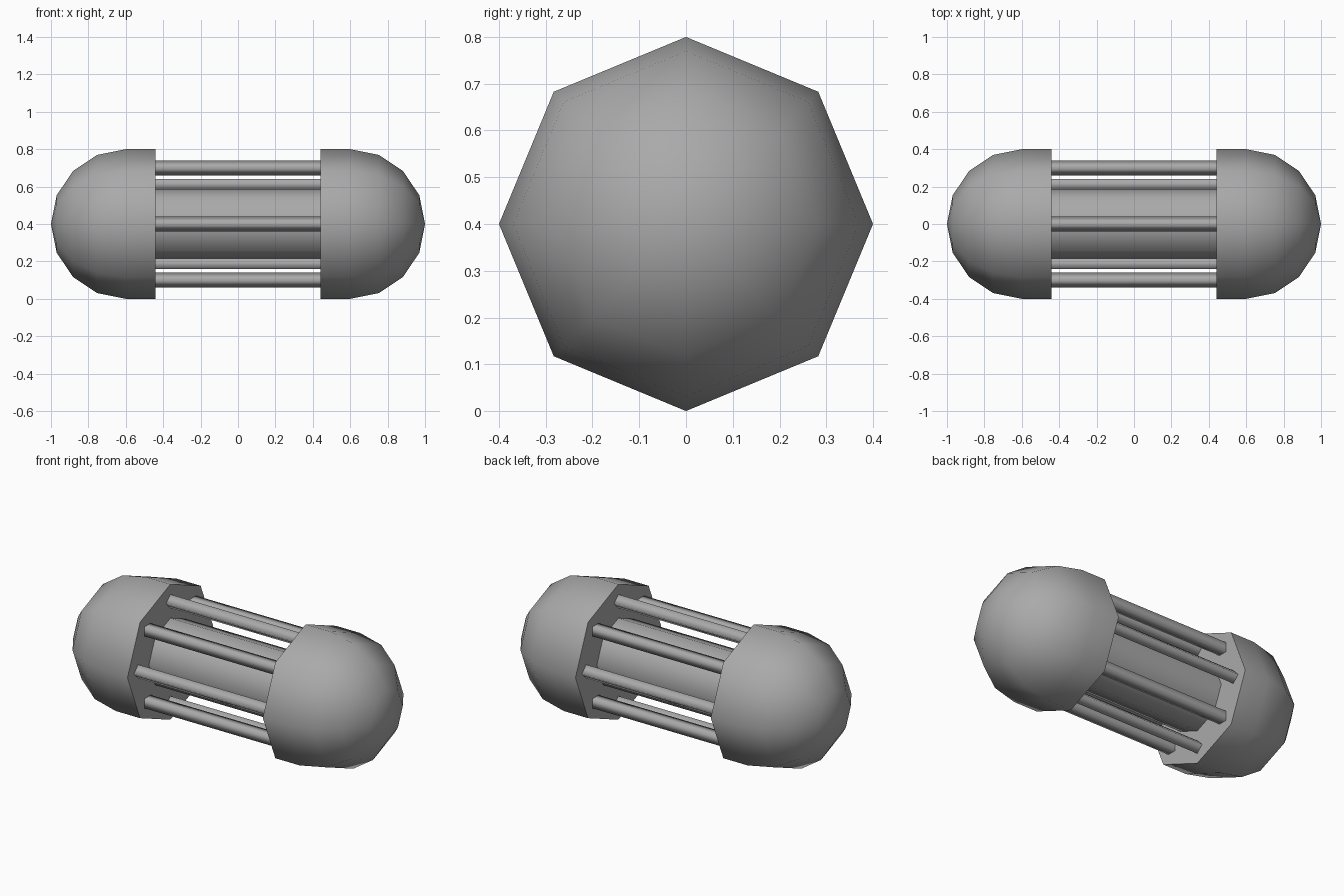
import bpy, bmesh
from math import sin, cos, pi, radians

if "Cube" in bpy.data.objects:
    bpy.data.objects.remove(bpy.data.objects["Cube"])

CZ = 0.4      # height of the long axis
FACE = 0.442  # inner face of each end cap

# Dark grey shared by all parts
grey = bpy.data.materials.new("dark_grey")
grey.diffuse_color = (0.4, 0.4, 0.4, 1)
grey.use_nodes = True
grey.node_tree.nodes["Principled BSDF"].inputs["Base Color"].default_value = grey.diffuse_color


def ring(bm, x, r, n, cy=0.0, cz=CZ, turn=0.0):
    return [bm.verts.new((x, cy + r * cos(turn + 2 * pi * i / n),
                          cz + r * sin(turn + 2 * pi * i / n))) for i in range(n)]


def bridge(bm, a, b):
    n = len(a)
    for i in range(n):
        bm.faces.new((a[i], a[(i + 1) % n], b[(i + 1) % n], b[i]))


def finish(bm, name, angle):
    bmesh.ops.recalc_face_normals(bm, faces=bm.faces)
    mesh = bpy.data.meshes.new(name)
    bm.to_mesh(mesh)
    bm.free()
    mesh.materials.append(grey)
    obj = bpy.data.objects.new(name, mesh)
    bpy.context.collection.objects.link(obj)
    bpy.ops.object.select_all(action='DESELECT')
    obj.select_set(True)
    bpy.context.view_layer.objects.active = obj
    bpy.ops.object.shade_smooth_by_angle(angle=radians(angle))
    return obj


def end_cap(name, side):
    bm = bmesh.new()
    # short straight collar followed by a quarter-round dome
    profile = [(FACE, 0.4)] + [(0.6 + 0.4 * sin(a * pi / 8), 0.4 * cos(a * pi / 8))
                               for a in range(4)]
    rings = [ring(bm, side * x, r, 8) for x, r in profile]
    for a, b in zip(rings, rings[1:]):
        bridge(bm, a, b)
    bm.faces.new(rings[0])
    tip = bm.verts.new((side * 1.0, 0, CZ))
    last = rings[-1]
    for i in range(8):
        bm.faces.new((last[i], last[(i + 1) % 8], tip))
    finish(bm, name, 60)


def bar(name, r, n, cy=0.0, cz=CZ, turn=0.0):
    bm = bmesh.new()
    a = ring(bm, -FACE, r, n, cy, cz, turn)
    b = ring(bm, FACE, r, n, cy, cz, turn)
    bridge(bm, a, b)
    finish(bm, name, 100)


# Domed ends
end_cap("left_end_cap", -1)
end_cap("right_end_cap", 1)

# Central core
bar("core", 0.2, 8)

# Eight square rods around the core, corners pointing outward
for k in range(8):
    t = k * pi / 4
    bar(f"rod_{k + 1}", 0.04, 4, 0.3 * cos(t), CZ + 0.3 * sin(t), t)
